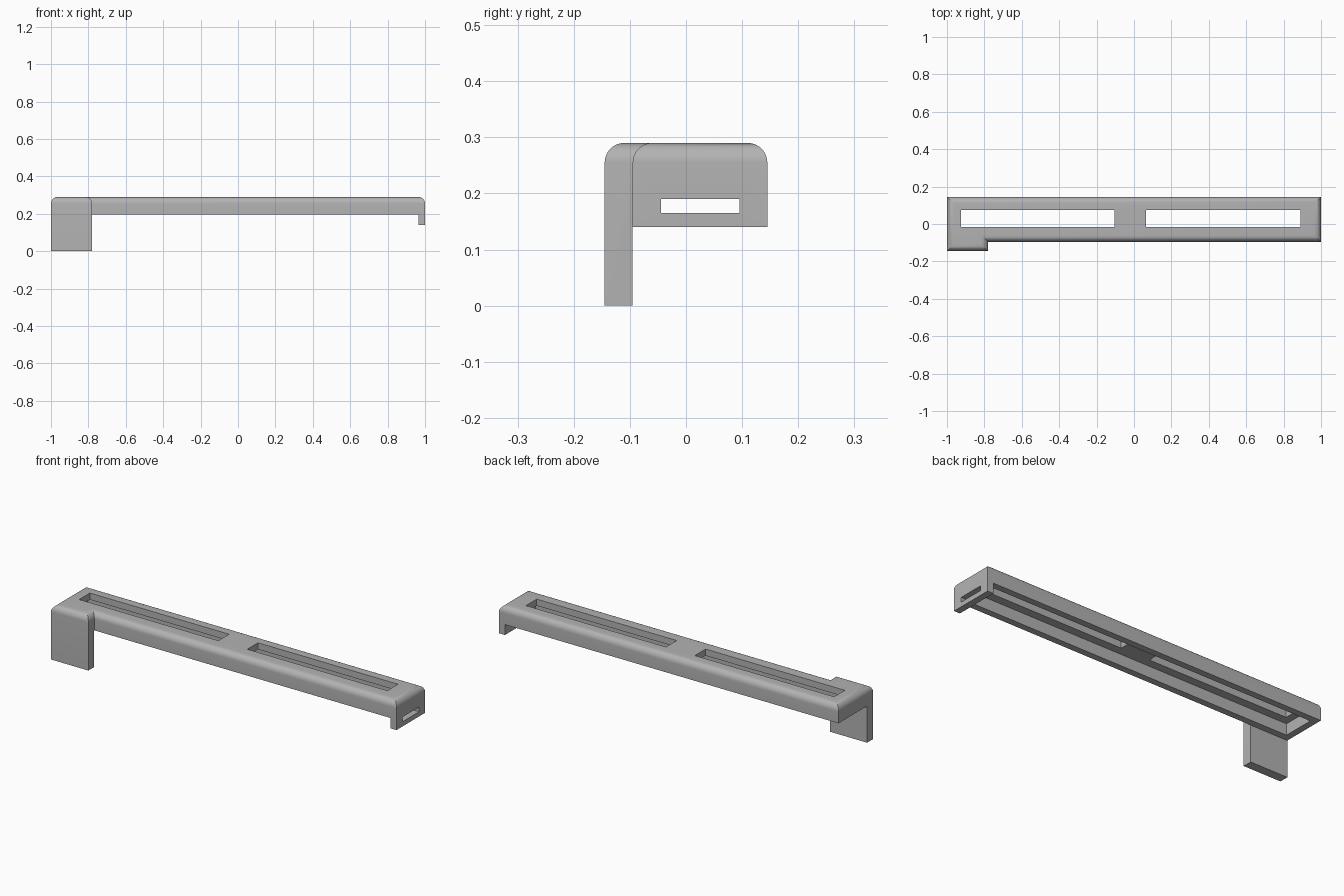
import bpy
import bmesh
from math import radians
from mathutils import Vector

cube = bpy.data.objects.get("Cube")
if cube:
    bpy.data.objects.remove(cube, do_unlink=True)

LEFT, RIGHT = -1.0, 1.0
FRONT, BACK, TAB_FRONT = -0.095, 0.145, -0.145
TAB_END, TOP, UNDERSIDE = -0.78, 0.29, 0.195
WALL = 0.035
BODY_END = RIGHT - WALL

grey = bpy.data.materials.new("plain grey")
grey.use_nodes = True
colour = (0.45, 0.45, 0.45, 1)
grey.diffuse_color = colour
grey.node_tree.nodes["Principled BSDF"].inputs["Base Color"].default_value = colour


def add_object(name, bm):
    bmesh.ops.recalc_face_normals(bm, faces=bm.faces)
    mesh = bpy.data.meshes.new(name)
    bm.to_mesh(mesh)
    bm.free()
    mesh.materials.append(grey)
    obj = bpy.data.objects.new(name, mesh)
    bpy.context.collection.objects.link(obj)
    return obj


def box(name, low, high):
    low, high = Vector(low), Vector(high)
    bm = bmesh.new()
    bmesh.ops.create_cube(bm, size=1)
    for v in bm.verts:
        v.co = (low + high) / 2 + v.co * (high - low)
    return add_object(name, bm)


# Solid block: bar and tab outline, with the whole top rim rounded
outline = [(LEFT, TAB_FRONT), (TAB_END, TAB_FRONT), (TAB_END, FRONT),
           (RIGHT, FRONT), (RIGHT, BACK), (LEFT, BACK)]
bm = bmesh.new()
base = bm.faces.new([bm.verts.new((x, y, 0)) for x, y in outline])
raised = bmesh.ops.extrude_face_region(bm, geom=[base], use_keep_orig=True)["geom"]
for v in raised:
    if isinstance(v, bmesh.types.BMVert):
        v.co.z = TOP
bmesh.ops.recalc_face_normals(bm, faces=bm.faces)
rim = [e for e in bm.edges if all(v.co.z > TOP - 0.001 for v in e.verts)]
bmesh.ops.bevel(bm, geom=rim, offset=WALL, segments=8, profile=0.5, affect='EDGES')
bracket = add_object("bracket_bar", bm)

# Openings: space under the bar, under the end hook, hollow channel and slots
inner = 0.075
cutters = [
    box("under_bar", (-1.2, FRONT - 0.0005, -0.2), (BODY_END, 0.4, UNDERSIDE)),
    box("under_hook", (0.9, -0.4, -0.3), (1.2, 0.5, 0.14)),
    box("channel", (LEFT + WALL, FRONT + WALL, 0.1),
        (BODY_END - WALL, BACK - WALL, TOP - WALL)),
    box("right_slot", (LEFT + inner, -0.015, 0.22), (-0.105, 0.075, 0.4)),
    box("left_slot", (0.065, -0.015, 0.22), (BODY_END - inner, 0.075, 0.4)),
    box("hook_slot", (0.94, -0.045, 0.165), (1.2, 0.095, 0.19)),
]
for cutter in cutters:
    mod = bracket.modifiers.new(cutter.name, 'BOOLEAN')
    mod.operation = 'DIFFERENCE'
    mod.solver = 'EXACT'
    mod.object = cutter

bpy.ops.object.select_all(action='DESELECT')
bracket.select_set(True)
bpy.context.view_layer.objects.active = bracket
for cutter in cutters:
    bpy.ops.object.modifier_apply(modifier=cutter.name)
    bpy.data.objects.remove(cutter, do_unlink=True)
bpy.ops.object.shade_smooth_by_angle(angle=radians(30))
